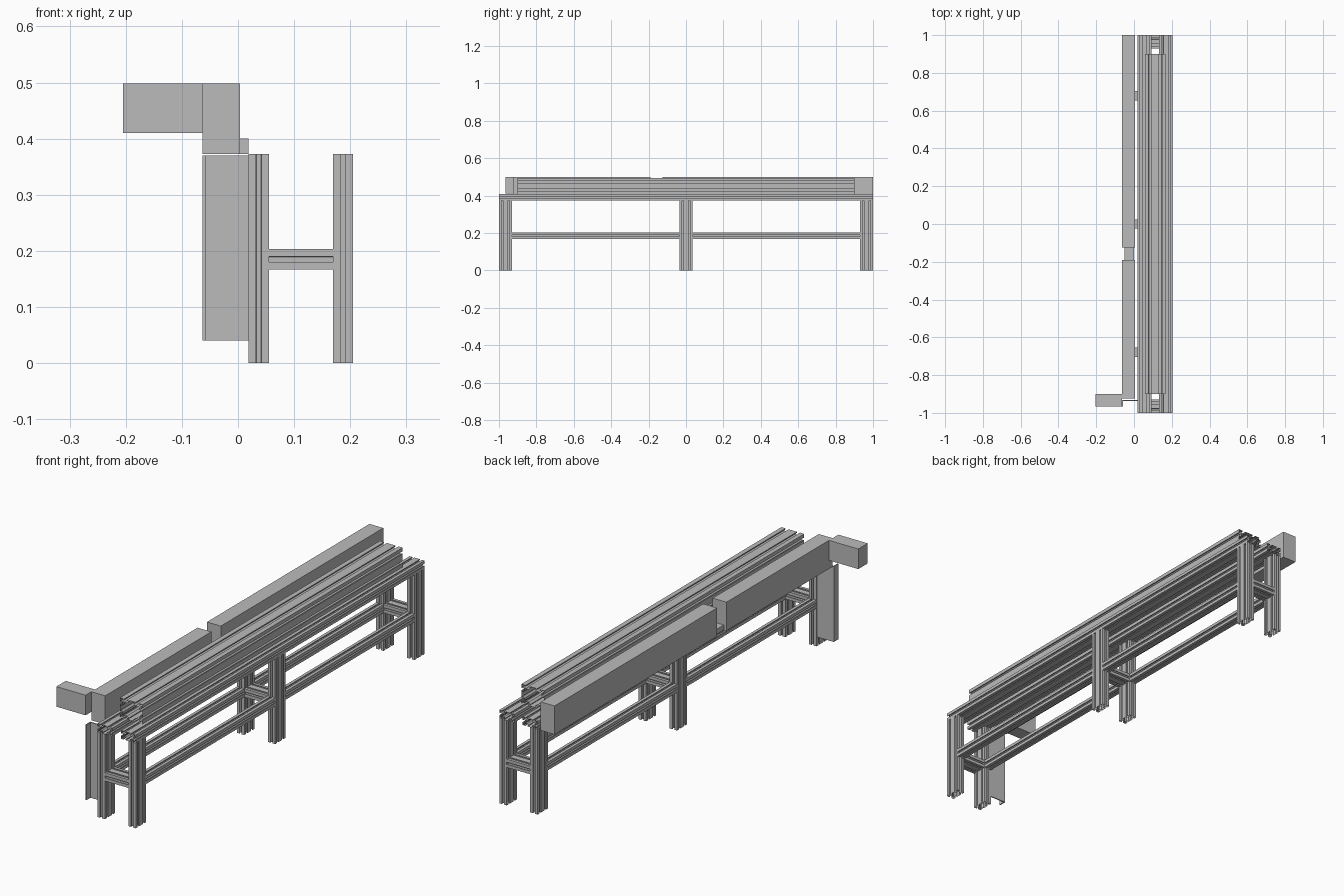
import bpy
import bmesh
from mathutils import Vector

cube = bpy.data.objects.get("Cube")
if cube:
    bpy.data.objects.remove(cube)

metal = bpy.data.materials.new("plain_grey")
metal.use_nodes = True
grey = (0.5, 0.5, 0.5, 1)
metal.diffuse_color = grey
metal.node_tree.nodes["Principled BSDF"].inputs["Base Color"].default_value = grey

# One T-slot: (fraction along the side, fraction inward)
SLOT = [(0, 0), (.37, 0), (.37, .1), (.22, .1), (.22, .18), (.38, .34),
        (.62, .34), (.78, .18), (.78, .1), (.63, .1), (.63, 0)]


def finish(name, bm):
    bmesh.ops.recalc_face_normals(bm, faces=bm.faces)
    mesh = bpy.data.meshes.new(name)
    bm.to_mesh(mesh)
    bm.free()
    mesh.materials.append(metal)
    obj = bpy.data.objects.new(name, mesh)
    bpy.context.collection.objects.link(obj)
    return obj


def box(name, lo, hi):
    """Solid block between two corners."""
    bm = bmesh.new()
    bmesh.ops.create_cube(bm, size=1)
    for v in bm.verts:
        v.co = Vector([a + (c + .5) * (b - a) for a, b, c in zip(lo, hi, v.co)])
    return finish(name, bm)


def outline(nu, nv, mu, mv):
    """Slotted outline of nu by nv cells, starting at the origin."""
    m = min(mu, mv)
    w, h = nu * mu, nv * mv
    sides = [((0, 0), (1, 0), (0, 1), nu, mu), ((w, 0), (0, 1), (-1, 0), nv, mv),
             ((w, h), (-1, 0), (0, -1), nu, mu), ((0, h), (0, -1), (1, 0), nv, mv)]
    pts = []
    for start, along, inward, n, cell in sides:
        for i in range(n):
            for u, d in SLOT:
                if i and u == 0:
                    continue
                s = i * cell + u * cell
                pts.append([start[k] + along[k] * s + inward[k] * d * m for k in (0, 1)])
    return pts


def extrusion(name, axis, lo, hi, nu, nv):
    """Open-ended slotted bar filling the given bounds along one axis."""
    a, b = [k for k in range(3) if k != axis]
    pts = outline(nu, nv, (hi[a] - lo[a]) / nu, (hi[b] - lo[b]) / nv)
    bm = bmesh.new()
    rings = []
    for end in (lo[axis], hi[axis]):
        ring = []
        for u, v in pts:
            co = Vector()
            co[a], co[b], co[axis] = lo[a] + u, lo[b] + v, end
            ring.append(bm.verts.new(co))
        rings.append(ring)
    n = len(pts)
    for i in range(n):
        j = (i + 1) % n
        bm.faces.new((rings[0][i], rings[0][j], rings[1][j], rings[1][i]))
    return finish(name, bm)


LEG_TOP, RAIL_TOP = .373, .409
BAR_LOW, BAR_HIGH = .167, .203
SIDES = {"right": (.019, .055), "left": (.169, .205)}
STATIONS = {"front": (-1, -.93), "middle": (-.035, .035), "back": (.93, 1)}

# Legs and the cross bars joining each pair
for place, (y0, y1) in STATIONS.items():
    for side, (x0, x1) in SIDES.items():
        extrusion(f"{place}_{side}_leg", 2, (x0, y0, 0), (x1, y1, LEG_TOP), 1, 2)
    extrusion(f"{place}_cross_bar", 0, (.055, y0, BAR_LOW), (.169, y1, BAR_HIGH), 2, 1)

# Lower stretchers between the legs
for side, (x0, x1) in SIDES.items():
    for half, y0, y1 in (("front", -.93, -.035), ("back", .035, .93)):
        extrusion(f"{half}_{side}_stretcher", 1, (x0, y0, BAR_LOW), (x1, y1, BAR_HIGH), 1, 1)

# Upper rails and the large centre rail
extrusion("right_top_rail", 1, (.019, -1, LEG_TOP), (.092, 1, RAIL_TOP), 2, 1)
extrusion("left_top_rail", 1, (.132, -1, LEG_TOP), (.205, 1, RAIL_TOP), 2, 1)
extrusion("centre_rail", 1, (.057, -.9, RAIL_TOP), (.168, .9, .494), 2, 2)

# Side duct in two lengths with a small joint between them
box("front_duct", (-.063, -.925, LEG_TOP), (.004, -.19, .498))
box("back_duct", (-.063, -.125, LEG_TOP), (.004, 1, .498))
box("duct_joint", (-.05, -.19, LEG_TOP), (.0, -.125, .395))
box("duct_arm", (-.205, -.965, .41), (-.063, -.9, .498))
for y in (-.68, 0, .68):
    box("duct_bracket", (.004, y - .025, LEG_TOP), (.019, y + .025, .4))

# Bent sheet hanging beside the front leg
box("hanging_sheet", (-.063, -.938, .04), (.019, -.933, .37))
box("sheet_flange", (-.063, -.965, .04), (-.058, -.938, .37))
